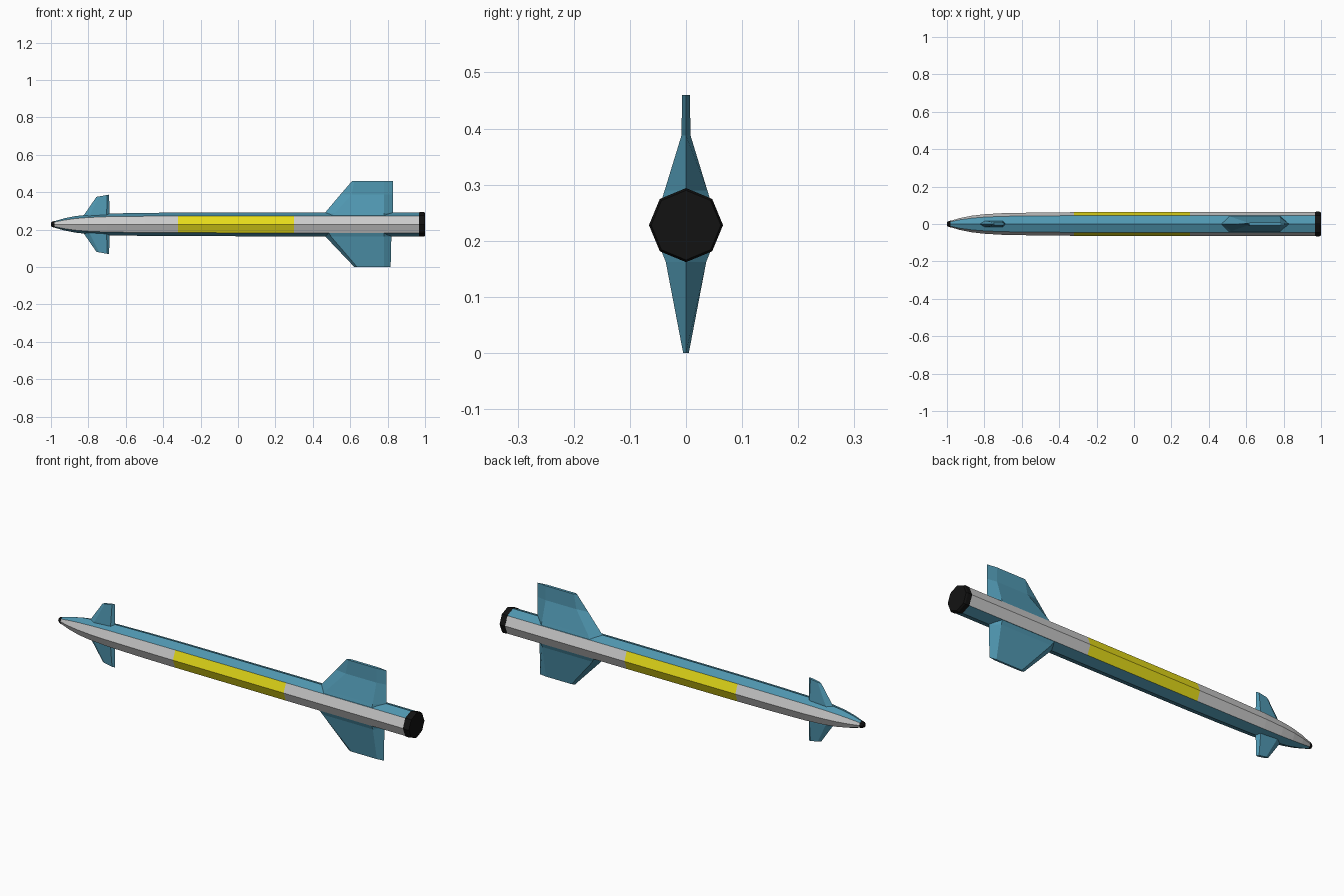
import bpy, bmesh, math

if "Cube" in bpy.data.objects:
    bpy.data.objects.remove(bpy.data.objects["Cube"])

CZ = 0.228  # height of the body axis


def material(name, rgb):
    m = bpy.data.materials.new(name)
    m.diffuse_color = (*rgb, 1)
    m.use_nodes = True
    m.node_tree.nodes["Principled BSDF"].inputs["Base Color"].default_value = m.diffuse_color
    return m


GREY = material("grey", (0.62, 0.62, 0.62))
BLUE = material("blue", (0.08, 0.31, 0.44))
YELLOW = material("yellow", (0.8, 0.72, 0.01))
BLACK = material("black", (0.006, 0.006, 0.006))


def loft(name, rings, mats, pick=lambda ring, side: 0):
    """Skin a list of equal-length rings, closing both ends."""
    bm = bmesh.new()
    vs = [[bm.verts.new(p) for p in r] for r in rings]
    n = len(rings[0])
    for i in range(len(vs) - 1):
        for j in range(n):
            k = (j + 1) % n
            f = bm.faces.new((vs[i][j], vs[i][k], vs[i + 1][k], vs[i + 1][j]))
            f.material_index = pick(i, j)
    bm.faces.new(vs[0])
    bm.faces.new(vs[-1])
    bmesh.ops.recalc_face_normals(bm, faces=bm.faces)
    me = bpy.data.meshes.new(name)
    bm.to_mesh(me)
    bm.free()
    for m in mats:
        me.materials.append(m)
    ob = bpy.data.objects.new(name, me)
    bpy.context.collection.objects.link(ob)
    return ob


def octagon(x, r):
    return [(x, r * math.cos(a), CZ + r * math.sin(a))
            for a in (math.pi / 4 * i for i in range(8))]


def lathe(name, profile, mats, pick=lambda ring, side: 0):
    return loft(name, [octagon(x, r) for x, r in profile], mats, pick)


# Body: blue top and bottom strips, grey sides, yellow middle band
body = [(-0.982, 0.017), (-0.93, 0.032), (-0.87, 0.044), (-0.8, 0.052), (-0.7, 0.058),
        (-0.5, 0.0615), (-0.32, 0.063), (0.30, 0.064), (0.97, 0.064)]


def body_colour(ring, side):
    if side in (1, 2, 5, 6):
        return 1
    return 2 if body[ring][0] == -0.32 else 0


lathe("body", body, [GREY, BLUE, YELLOW], body_colour)

# Black nose tip and tail cap
lathe("nose_tip", [(-1.0, 0.009), (-0.994, 0.014), (-0.982, 0.018)], [BLACK])
lathe("tail_cap", [(0.968, 0.0645), (0.974, 0.066), (0.992, 0.066), (1.0, 0.062)], [BLACK])


def fin(name, sections):
    """Fin from six-sided sections: z, front x, rear x, half width, front bevel, rear bevel.
    The first four may be followed by a height rise at the rear."""
    rings = []
    for z, x0, x1, w, b0, b1, rise in sections:
        outline = [(x0, 0), (x0 + b0, w), (x1 - b1, w), (x1, 0), (x1 - b1, -w), (x0 + b0, -w)]
        rings.append([(x, y, z + rise * (x - x0) / (x1 - x0)) for x, y in outline])
    return loft(name, rings, [BLUE])


# Tail fins
fin("tail_fin_upper", [(0.265, 0.445, 0.83, 0.046, 0.06, 0.05, 0),
                       (0.290, 0.465, 0.83, 0.038, 0.055, 0.05, 0),
                       (0.388, 0.548, 0.83, 0.008, 0.06, 0.05, 0),
                       (0.460, 0.610, 0.83, 0.007, 0.012, 0.05, 0)])
fin("tail_fin_lower", [(0.185, 0.445, 0.82, 0.045, 0.04, 0.04, 0),
                       (0.162, 0.468, 0.82, 0.036, 0.03, 0.04, 0),
                       (0.0, 0.622, 0.816, 0.005, 0.015, 0.035, 0)])

# Nose fins, mirrored about the body axis
for name, s in (("nose_fin_upper", 1), ("nose_fin_lower", -1)):
    fin(name, [(CZ + s * 0.035, -0.835, -0.685, 0.017, 0.03, 0.015, 0),
               (CZ + s * 0.055, -0.82, -0.687, 0.016, 0.03, 0.015, 0),
               (CZ + s * 0.147, -0.757, -0.689, 0.006, 0.015, 0.012, s * 0.012)])
